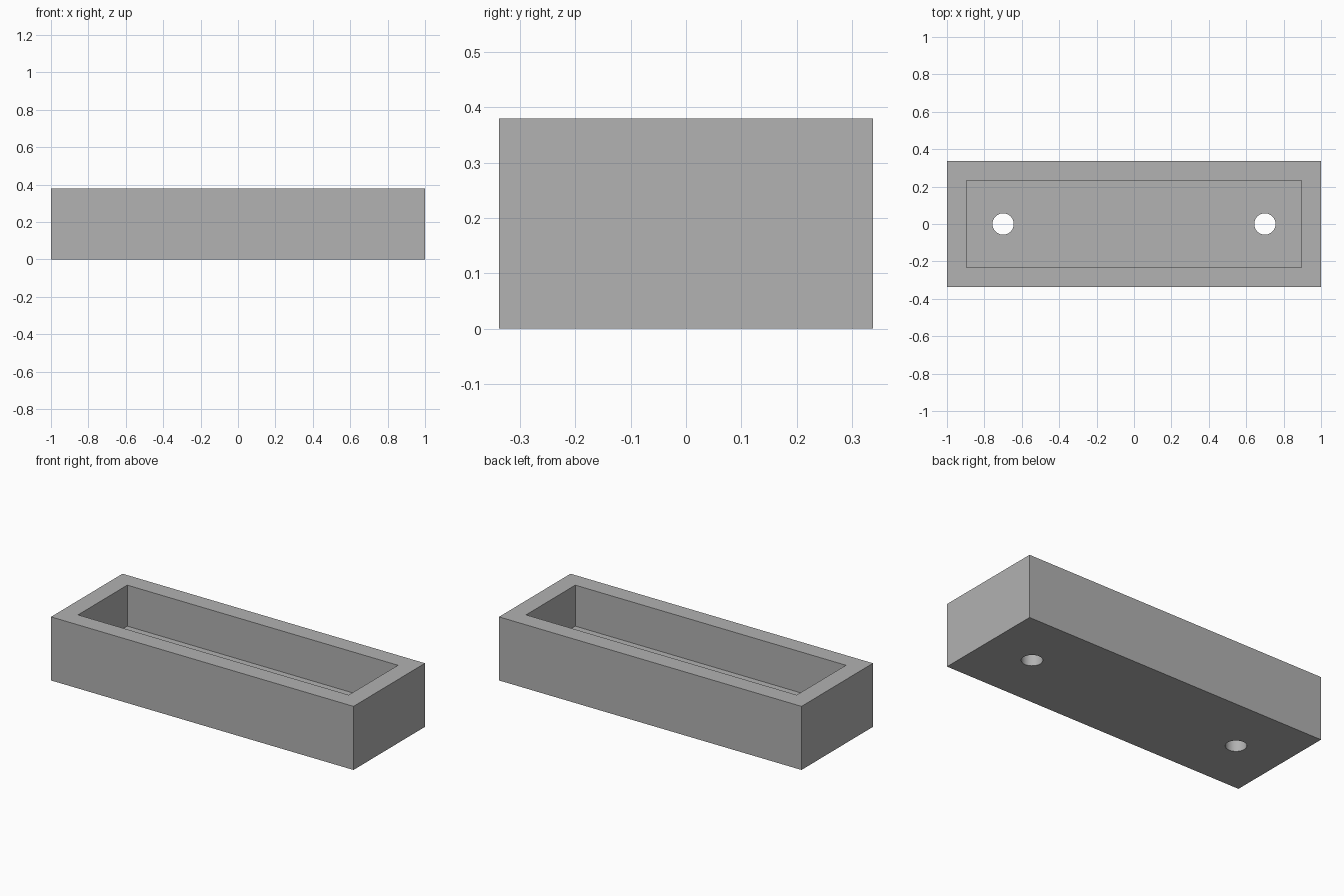
import bpy
import math

if "Cube" in bpy.data.objects:
    bpy.data.objects.remove(bpy.data.objects["Cube"], do_unlink=True)

LENGTH, WIDTH, HEIGHT = 2.0, 0.675, 0.38
WALL, FLOOR = 0.105, 0.135
HOLE_X, HOLE_RADIUS = 0.7, 0.057

grey = bpy.data.materials.new("plain grey")
grey.use_nodes = True
colour = (0.445, 0.445, 0.445, 1)
grey.diffuse_color = colour
grey.node_tree.nodes["Principled BSDF"].inputs["Base Color"].default_value = colour


def box(name, size, bottom):
    bpy.ops.mesh.primitive_cube_add(size=1, location=(0, 0, bottom + size[2] / 2))
    obj = bpy.context.object
    obj.name = name
    obj.scale = size
    bpy.ops.object.transform_apply(location=True, rotation=False, scale=True)
    obj.data.materials.append(grey)
    return obj


def cut(target, cutter):
    mod = target.modifiers.new("cut", 'BOOLEAN')
    mod.operation = 'DIFFERENCE'
    mod.solver = 'EXACT'
    mod.object = cutter
    cutter.hide_render = True
    bpy.ops.object.select_all(action='DESELECT')
    bpy.context.view_layer.objects.active = target
    target.select_set(True)
    bpy.ops.object.modifier_apply(modifier=mod.name)
    bpy.data.objects.remove(cutter, do_unlink=True)


# Solid outer block, hollowed from the top
tray = box("tray", (LENGTH, WIDTH, HEIGHT), 0)
cut(tray, box("cavity_cutter", (LENGTH - 2 * WALL, WIDTH - 2 * WALL, HEIGHT), FLOOR))

# Round mounting holes through the floor
for side in (-1, 1):
    bpy.ops.mesh.primitive_cylinder_add(vertices=48, radius=HOLE_RADIUS, depth=HEIGHT,
                                        location=(side * HOLE_X, 0, FLOOR / 2))
    hole = bpy.context.object
    hole.name = "hole_cutter"
    hole.data.materials.append(grey)
    cut(tray, hole)

# Smooth hole walls, crisp edges
bpy.ops.object.shade_smooth_by_angle(angle=math.radians(30))
